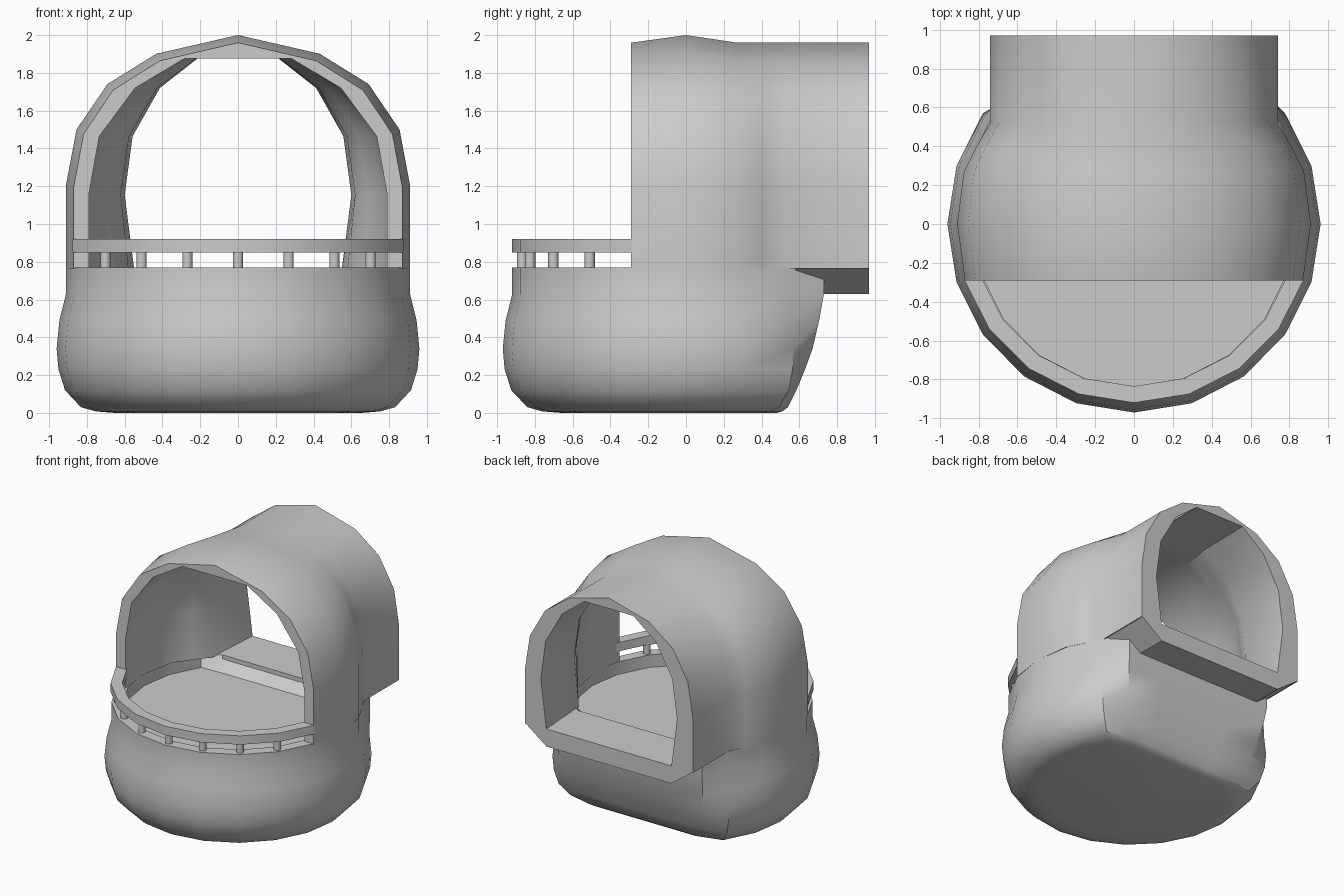
import bpy, bmesh
from math import sin, cos, radians

if "Cube" in bpy.data.objects:
    bpy.data.objects.remove(bpy.data.objects["Cube"])


def make(name, bm, angle=32):
    bmesh.ops.recalc_face_normals(bm, faces=bm.faces)
    me = bpy.data.meshes.new(name)
    bm.to_mesh(me)
    bm.free()
    ob = bpy.data.objects.new(name, me)
    bpy.context.collection.objects.link(ob)
    bpy.ops.object.select_all(action='DESELECT')
    ob.select_set(True)
    bpy.context.view_layer.objects.active = ob
    bpy.ops.object.shade_smooth_by_angle(angle=radians(angle))
    return ob


def loft(name, rings, angle=32):
    """Skin a row of closed loops and cap both ends."""
    bm = bmesh.new()
    vs = [[bm.verts.new(p) for p in r] for r in rings]
    n = len(rings[0])
    for a, b in zip(vs, vs[1:]):
        for i in range(n):
            j = (i + 1) % n
            bm.faces.new((a[i], a[j], b[j], b[i]))
    bm.faces.new(vs[0])
    bm.faces.new(vs[-1])
    return make(name, bm, angle)


# Rounded base: 20-sided bowl with a flattened back and a sunken floor
# each entry is radius, height, furthest back y, widening of back corners
base_profile = [(.66, 0, .48, 1), (.76, .008, .51, 1), (.84, .03, .54, 1),
                (.925, .12, .585, 1), (.96, .23, .63, 1.03), (.97, .34, .67, 1.08),
                (.955, .49, .705, 1.15), (.92, .63, .73, 1.22), (.92, .77, .73, 1.22),
                (.835, .77, .62, 1), (.835, .67, .5, 1)]


def base_ring(r, z, back, widen):
    ring = []
    for i in range(20):
        a = radians(18 * i)
        x, y = r * .99 * cos(a), r * sin(a)
        if y > back:
            y = back
            x *= widen
        ring.append((x, y, z))
    return ring


loft("base", [base_ring(*p) for p in base_profile])

# Arched hood lofted from the front opening to the back tunnel
outer = [(1, 0), (1, .36), (.94, .595), (.76, .79), (.475, .92), (0, 1)]
inner = [(1, .35), (.93, .63), (.69, .86), (.36, 1)]
Z0 = .765


def hood_ring(y, w, top, wi, foot):
    o = [(x * w, Z0 + z * (top - Z0)) for x, z in outer]
    o += [(-x, z) for x, z in reversed(o[:-1])]
    i = [(foot, Z0)] + [(x * wi, Z0 + z * (1.875 - Z0)) for x, z in inner]
    i += [(-x, z) for x, z in reversed(i)]
    return [(x, y, z) for x, z in o + i[::-1]]


hood_sections = [(-.29, .87, 1.96, .79, .79), (0, .91, 2.0, .82, .82),
                 (.27, .875, 1.96, .77, .77), (.40, .81, 1.96, .69, .67),
                 (.52, .74, 1.96, .62, .58), (.97, .74, 1.96, .6, .55)]
bm = bmesh.new()
vs = [[bm.verts.new(p) for p in hood_ring(*s)] for s in hood_sections]
n = len(vs[0])
for a, b in zip(vs, vs[1:]):
    for i in range(n):
        j = (i + 1) % n
        bm.faces.new((a[i], a[j], b[j], b[i]))
for v in (vs[0], vs[-1]):
    bm.faces.new(v)
make("hood", bm)

# Back tunnel floor with chamfered lower corners
sill = [(.74, .77), (.55, .63), (-.55, .63), (-.74, .77)]
loft("tunnel_floor", [[(x, y, z) for x, z in sill] for y in (.58, .97)], 20)

# Balcony handrail following the front of the base
rail = []
for k in range(-4, 5):
    a = radians(18 * k)
    rail.append([(r * sin(a), -r * cos(a), z)
                 for r, z in ((.92, .85), (.92, .92), (.835, .92), (.835, .85))])
loft("handrail", rail)

# Short round posts under the handrail
for k in range(-3, 4):
    a = radians(18 * k)
    bpy.ops.mesh.primitive_cylinder_add(vertices=10, radius=.028, depth=.09,
                                        location=(.868 * sin(a), -.868 * cos(a), .81))
    bpy.context.object.name = "rail_post"
    bpy.ops.object.shade_smooth_by_angle(angle=radians(40))
